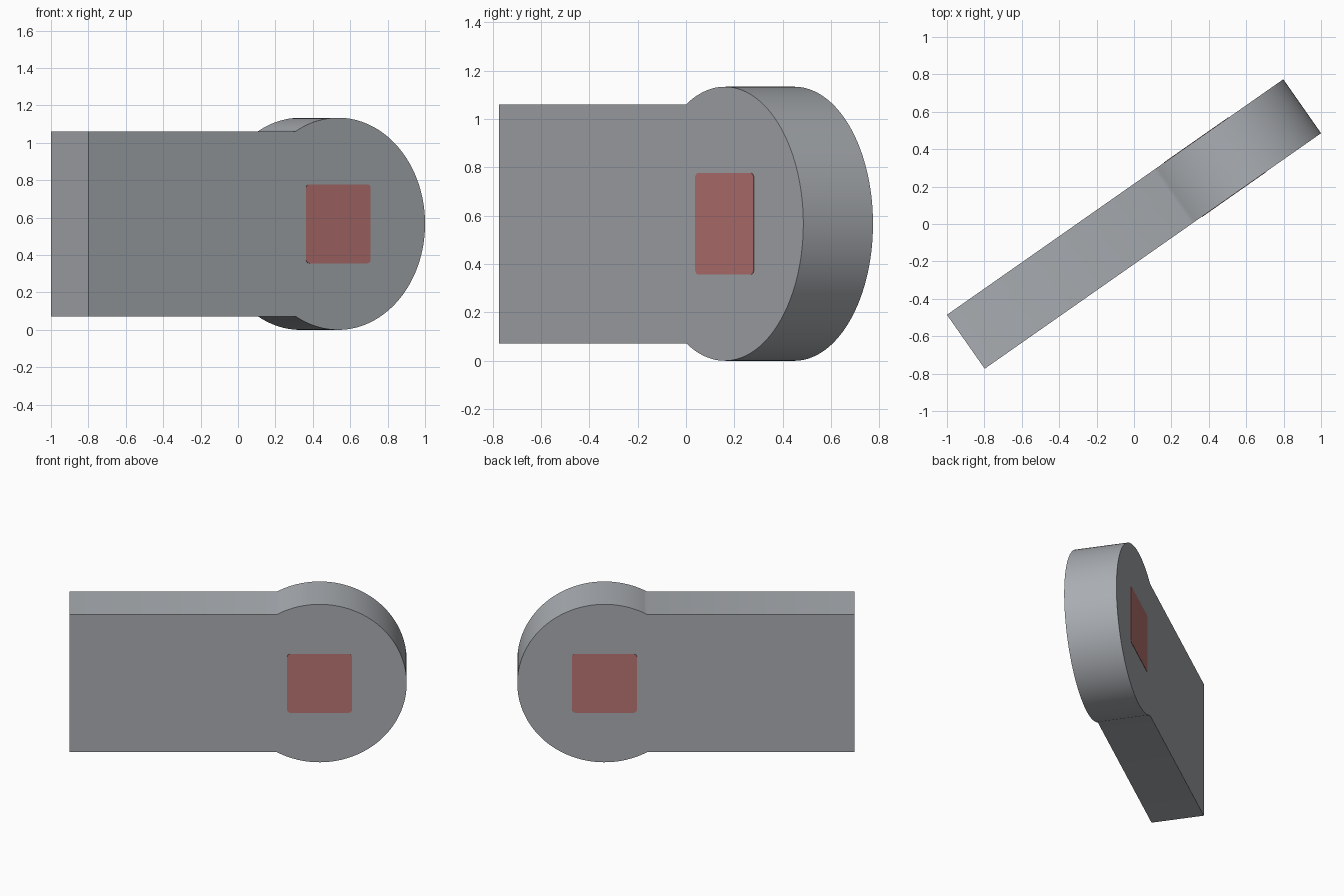
import bpy, bmesh, math
from mathutils import Matrix

if "Cube" in bpy.data.objects:
    bpy.data.objects.remove(bpy.data.objects["Cube"])

ANGLE = math.radians(35)
THICK = 0.352           # body thickness
HALF_LEN = 1.0977       # half of overall length
R = 0.567               # round head radius, also its centre height
HALF_H = 0.4945         # half height of the straight bar
CU = HALF_LEN - R       # head centre along the body
TURN = Matrix.Rotation(ANGLE, 4, 'Z')


def material(name, rgb):
    m = bpy.data.materials.new(name)
    m.diffuse_color = (*rgb, 1)
    m.use_nodes = True
    m.node_tree.nodes["Principled BSDF"].inputs["Base Color"].default_value = m.diffuse_color
    return m


def extrude_profile(name, pts, y0, y1, mat):
    """Extrude an (along, height) outline from y0 to y1, then turn it."""
    bm = bmesh.new()
    face = bm.faces.new([bm.verts.new((u, y0, z)) for u, z in pts])
    ext = bmesh.ops.extrude_face_region(bm, geom=[face])
    verts = [g for g in ext["geom"] if isinstance(g, bmesh.types.BMVert)]
    bmesh.ops.translate(bm, verts=verts, vec=(0, y1 - y0, 0))
    bmesh.ops.recalc_face_normals(bm, faces=bm.faces)
    bm.transform(TURN)
    mesh = bpy.data.meshes.new(name)
    bm.to_mesh(mesh)
    bm.free()
    mesh.materials.append(mat)
    ob = bpy.data.objects.new(name, mesh)
    bpy.context.collection.objects.link(ob)
    bpy.context.view_layer.objects.active = ob
    bpy.ops.object.select_all(action='DESELECT')
    ob.select_set(True)
    bpy.ops.object.shade_smooth_by_angle(angle=math.radians(30))
    return ob


def arc(cu, cz, r, a0, a1, n):
    return [(cu + r * math.cos(a0 + (a1 - a0) * i / n),
             cz + r * math.sin(a0 + (a1 - a0) * i / n)) for i in range(n + 1)]


grey = material("cool grey", (0.40, 0.42, 0.445))
red = material("muted red", (0.50, 0.185, 0.18))

# Body: straight bar running into a round head
a = math.pi - math.asin(HALF_H / R)
outline = [(-HALF_LEN, R + HALF_H), (-HALF_LEN, R - HALF_H)]
outline += arc(CU, R, R, -a, a, 96)
extrude_profile("body", outline, -THICK / 2, THICK / 2, grey)

# Rounded square panel on each side of the head
S, C = 0.211, 0.022
square = []
for k, (sx, sz) in enumerate([(1, 1), (-1, 1), (-1, -1), (1, -1)]):
    square += arc(CU + sx * (S - C), R + sz * (S - C), C,
                  k * math.pi / 2, (k + 1) * math.pi / 2, 6)
for name, side in (("front_panel", -1), ("back_panel", 1)):
    extrude_profile(name, square, side * (THICK / 2 - 0.002),
                    side * (THICK / 2 + 0.002), red)
